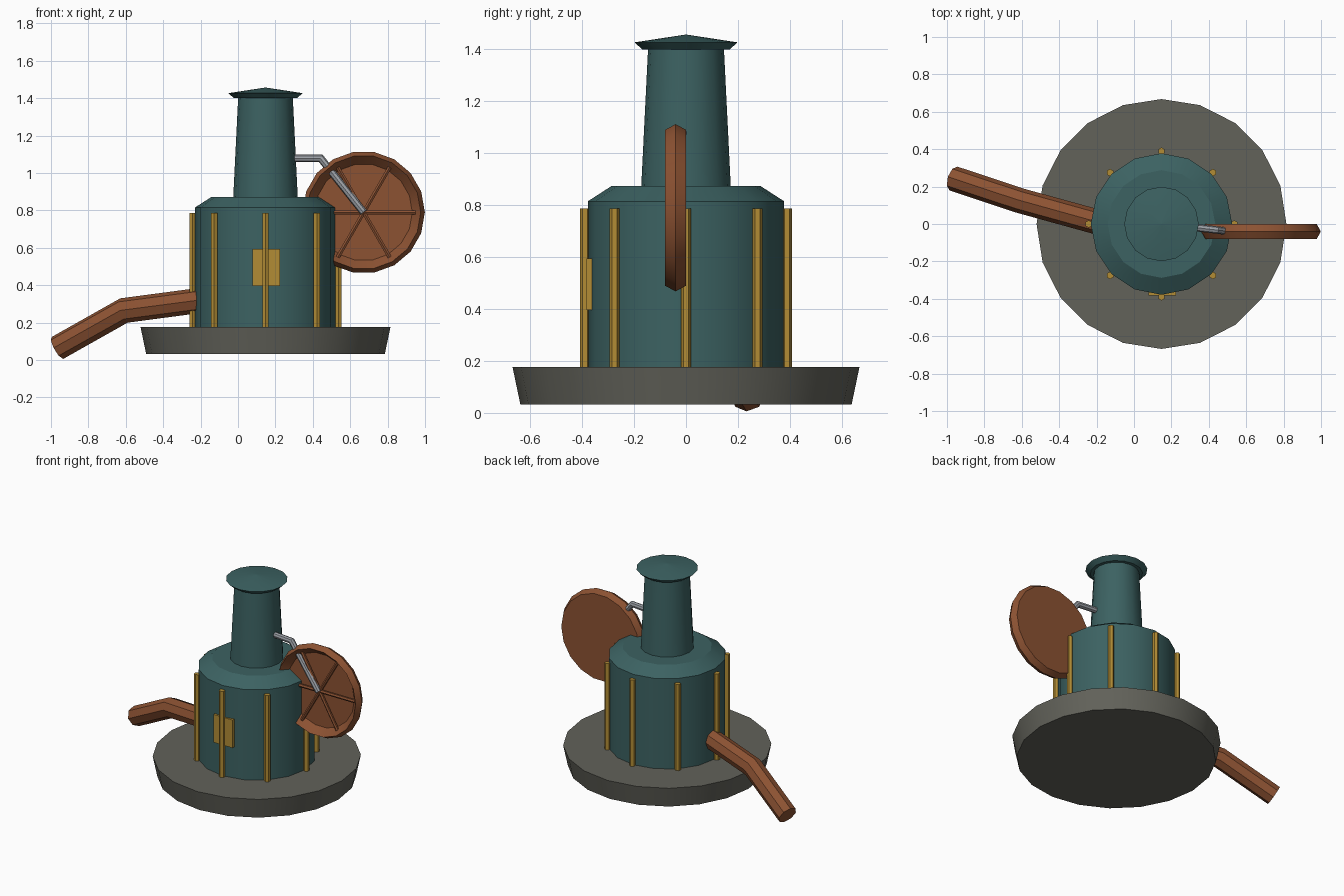
import bpy, bmesh, math
from mathutils import Vector, Matrix

if "Cube" in bpy.data.objects:
    bpy.data.objects.remove(bpy.data.objects["Cube"])

def mat(name, rgb):
    m = bpy.data.materials.new(name)
    m.diffuse_color = (*rgb, 1)
    m.use_nodes = True
    m.node_tree.nodes["Principled BSDF"].inputs["Base Color"].default_value = m.diffuse_color
    return m

TEAL = mat("teal", (0.045, 0.122, 0.122))
BROWN = mat("copper_brown", (0.262, 0.084, 0.032))
STONE = mat("stone_grey", (0.122, 0.122, 0.102))
BRASS = mat("brass", (0.445, 0.262, 0.035))
STEEL = mat("steel", (0.33, 0.35, 0.38))
CX = 0.147  # shared vertical axis of the boiler

def finish(name, bm, material, loc=(0, 0, 0)):
    bmesh.ops.recalc_face_normals(bm, faces=bm.faces)
    me = bpy.data.meshes.new(name)
    bm.to_mesh(me)
    bm.free()
    me.materials.append(material)
    ob = bpy.data.objects.new(name, me)
    ob.location = loc
    bpy.context.collection.objects.link(ob)
    bpy.ops.object.select_all(action='DESELECT')
    ob.select_set(True)
    bpy.context.view_layer.objects.active = ob
    bpy.ops.object.shade_smooth_by_angle(angle=math.radians(25))
    return ob

def bridge(bm, rings):
    n = len(rings[0])
    for a, b in zip(rings, rings[1:]):
        for i in range(n):
            j = (i + 1) % n
            bm.faces.new((a[i], a[j], b[j], b[i]))
    bm.faces.new(rings[0])
    bm.faces.new(rings[-1])

def lathe(name, profile, sides, material, loc, rot=None, phase=0.0):
    """Closed solid turned from (radius, height) points."""
    bm = bmesh.new()
    angles = [phase + math.tau * i / sides for i in range(sides)]
    bridge(bm, [[bm.verts.new((r * math.cos(a), r * math.sin(a), h)) for a in angles]
                for r, h in profile])
    if rot:
        bm.transform(rot)
    return finish(name, bm, material, loc)

def tube(name, path, radius, sides, material):
    """Round bar along a path with mitred bends."""
    bm = bmesh.new()
    pts = [Vector(p) for p in path]
    rings = []
    for i, p in enumerate(pts):
        d_in = (p - pts[max(i - 1, 0)]).normalized()
        d_out = (pts[min(i + 1, len(pts) - 1)] - p).normalized()
        t = (d_in + d_out).normalized()
        d = d_out if d_out.length else d_in
        side = d.cross(Vector((0, 0, 1))).normalized()
        up = side.cross(t).normalized()
        side = t.cross(up).normalized()
        stretch = 1 / max(t.dot(d), 0.5)
        rings.append([bm.verts.new(p + radius * (side * math.cos(a) + up * stretch * math.sin(a)))
                      for a in (math.tau * k / sides for k in range(sides))])
    bridge(bm, rings)
    return finish(name, bm, material)

# Base, boiler body, chimney and its cap
lathe("base", [(0.638, 0.033), (0.668, 0.176)], 20, STONE, (CX, 0, 0))
lathe("boiler_body", [(0.378, 0.15), (0.378, 0.815), (0.288, 0.873)], 16, TEAL, (CX, 0, 0))
lathe("chimney", [(0.173, 0.86), (0.146, 1.405)], 16, TEAL, (CX, 0, 0))
lathe("chimney_cap", [(0.168, 1.40), (0.199, 1.427), (0.002, 1.457)], 16, TEAL, (CX, 0, 0))

# Brass rods around the body
for i in range(8):
    a = math.tau * i / 8
    lathe(f"brass_rod_{i + 1}", [(0.02, 0.17), (0.02, 0.787)], 6, BRASS,
          (CX + 0.389 * math.cos(a), 0.389 * math.sin(a), 0), phase=math.pi / 2)

# Front hatch plate
bm = bmesh.new()
bmesh.ops.create_cube(bm, size=1, matrix=Matrix.Diagonal((0.148, 0.04, 0.198, 1)))
finish("front_hatch", bm, BRASS, (0.151, -0.363, 0.495))

# Dished wheel with a closed back, facing the front
WHEEL = Vector((0.672, 0, 0.79))
lathe("wheel", [(0.305, 0), (0.327, 0.04), (0.305, 0.08), (0.26, 0.03)], 18, BROWN,
      WHEEL, rot=Matrix.Rotation(math.pi / 2, 4, 'X'))
for i in range(3):
    a = math.pi * i / 3
    d = Vector((math.cos(a), 0, math.sin(a))) * 0.277
    c = WHEEL + Vector((0, -0.045, 0))
    tube(f"wheel_spoke_{i + 1}", [c - d, c + d], 0.012, 6, BROWN)

# Crank arm from the chimney to the wheel hub
tube("crank_arm", [(0.3, -0.016, 1.078), (0.443, -0.032, 1.078), (0.672, -0.06, 0.79)],
     0.02, 8, STEEL)

# Outlet pipe sloping down to the ground
tube("outlet_pipe", [(-0.12, -0.01, 0.33), (-0.61, 0.125, 0.265), (-0.965, 0.243, 0.065)],
     0.067, 8, BROWN)
